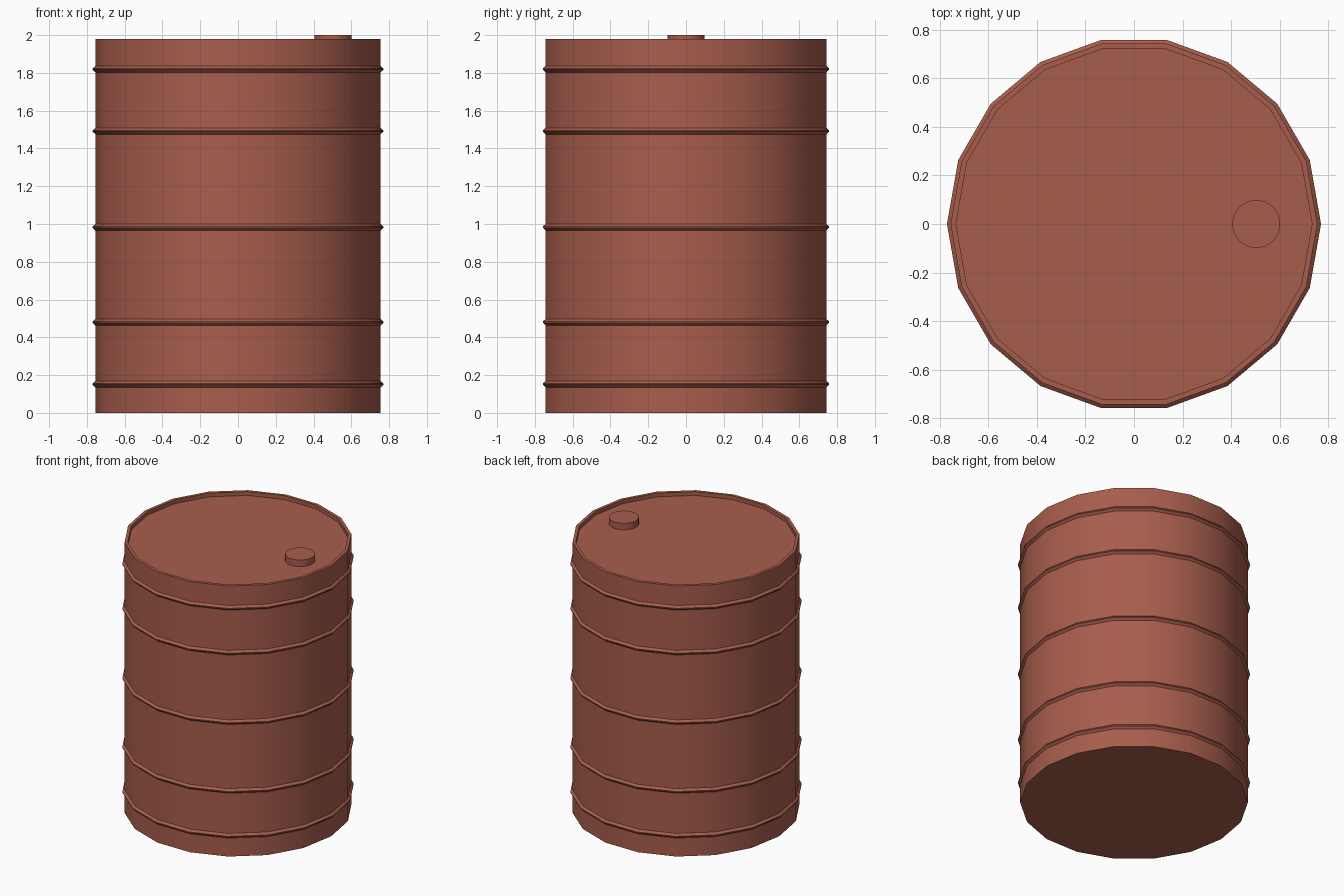
import bpy, math

if "Cube" in bpy.data.objects:
    bpy.data.objects.remove(bpy.data.objects["Cube"])

SIDES = 18
R, RIB, INNER = 0.755, 0.77, 0.733   # wall, rib tip and inner rim radii
TOP, LID = 1.98, 1.952

paint = bpy.data.materials.new("rust_red")
paint.diffuse_color = (0.39, 0.11, 0.073, 1)
paint.use_nodes = True
paint.node_tree.nodes["Principled BSDF"].inputs["Base Color"].default_value = paint.diffuse_color


def lathe(name, profile, sides, centre=(0, 0, 0)):
    """Revolve a (radius, z) profile and close both ends with flat caps."""
    verts, faces = [], []
    for r, z in profile:
        for i in range(sides):
            a = math.tau * i / sides
            verts.append((r * math.cos(a), r * math.sin(a), z))
    for k in range(len(profile) - 1):
        for i in range(sides):
            j = (i + 1) % sides
            faces.append((k * sides + i, k * sides + j,
                          (k + 1) * sides + j, (k + 1) * sides + i))
    faces.append(tuple(reversed(range(sides))))
    last = (len(profile) - 1) * sides
    faces.append(tuple(range(last, last + sides)))
    mesh = bpy.data.meshes.new(name)
    mesh.from_pydata(verts, [], faces)
    mesh.materials.append(paint)
    obj = bpy.data.objects.new(name, mesh)
    obj.location = centre
    bpy.context.collection.objects.link(obj)
    bpy.ops.object.select_all(action='DESELECT')
    obj.select_set(True)
    bpy.context.view_layer.objects.active = obj
    bpy.ops.object.shade_smooth_by_angle(angle=math.radians(30))
    return obj


# Drum body: wall with pointed ribs, then the rim and recessed lid
profile = [(R, 0)]
for z in (0.152, 0.48, 0.983, 1.492, 1.82):
    profile += [(R, z - 0.017), (RIB, z - 0.003), (RIB, z + 0.003), (R, z + 0.017)]
profile += [(R, TOP), (INNER, TOP), (INNER, LID)]
lathe("drum_body", profile, SIDES)

# Filler cap on the lid
lathe("filler_cap", [(0.099, LID - 0.005), (0.099, 2.0)], 32, (0.503, 0, 0))
